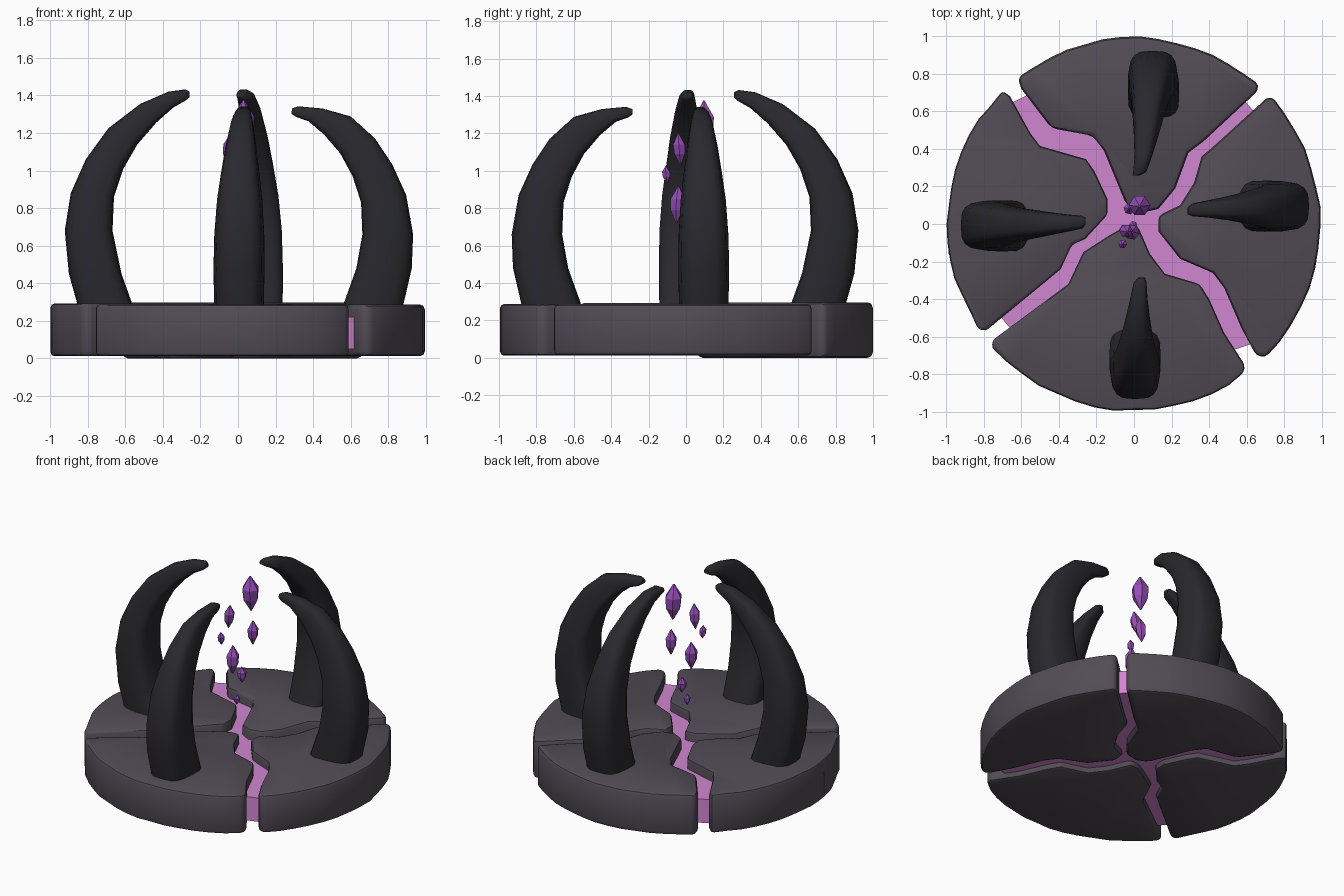
import bpy, bmesh, math, random
from mathutils import Vector

if "Cube" in bpy.data.objects:
    bpy.data.objects.remove(bpy.data.objects["Cube"])

random.seed(4)


def material(name, rgb):
    m = bpy.data.materials.new(name)
    m.diffuse_color = (*rgb, 1)
    m.use_nodes = True
    m.node_tree.nodes["Principled BSDF"].inputs["Base Color"].default_value = m.diffuse_color
    return m


STONE = material("grey stone", (0.085, 0.072, 0.092))
HORN = material("black horn", (0.022, 0.022, 0.027))
GLOW = material("pink glow", (0.63, 0.24, 0.64))
CRYSTAL = material("purple crystal", (0.30, 0.075, 0.48))
SHARD = material("blue violet shard", (0.09, 0.07, 0.23))


def make(name, bm, mat, smooth=None, bevel=0):
    bmesh.ops.recalc_face_normals(bm, faces=bm.faces)
    me = bpy.data.meshes.new(name)
    bm.to_mesh(me)
    bm.free()
    me.materials.append(mat)
    ob = bpy.data.objects.new(name, me)
    bpy.context.collection.objects.link(ob)
    bpy.ops.object.select_all(action='DESELECT')
    ob.select_set(True)
    bpy.context.view_layer.objects.active = ob
    if bevel:
        b = ob.modifiers.new("worn edges", 'BEVEL')
        b.width, b.segments, b.limit_method = bevel, 2, 'ANGLE'
        b.angle_limit = math.radians(40)
        bpy.ops.object.modifier_apply(modifier=b.name)
    if smooth:
        bpy.ops.object.shade_smooth_by_angle(angle=math.radians(smooth))
    return ob


def prism(outline, z0, z1):
    bm = bmesh.new()
    face = bm.faces.new([bm.verts.new((x, y, z0)) for x, y in outline])
    up = bmesh.ops.extrude_face_region(bm, geom=[face])["geom"]
    for v in up:
        if isinstance(v, bmesh.types.BMVert):
            v.co.z = z1
    return bm


def loft(rings):
    bm = bmesh.new()
    rows = [[bm.verts.new(p) for p in r] for r in rings]
    n = len(rows[0])
    for a, b in zip(rows, rows[1:]):
        for i in range(n):
            bm.faces.new((a[i], a[(i + 1) % n], b[(i + 1) % n], b[i]))
    bm.faces.new(rows[0])
    bm.faces.new(rows[-1])
    return bm


# Broken stone disc: inner crack line of each quarter, closed by a rim arc
slabs = {
    "back_slab": (0.0, 0.297, [
        (-.62, .78), (-.60, .72), (-.44, .51), (-.22, .47), (-.16, .39), (-.04, .10),
        (.04, .06), (.13, .08), (.22, .19), (.29, .38), (.37, .44), (.65, .70), (.67, .74)]),
    "left_slab": (0.012, 0.292, [
        (-.70, .71), (-.66, .68), (-.55, .48), (-.50, .415), (-.255, .345), (-.21, .28),
        (-.14, .13), (-.14, .05), (-.26, -.08), (-.33, -.11), (-.39, -.24), (-.45, -.29),
        (-.79, -.57), (-.83, -.56)]),
    "front_slab": (0.012, 0.287, [
        (-.755, -.66), (-.755, -.62), (-.35, -.32), (-.27, -.15), (-.13, -.06), (-.05, -.015),
        (.02, -.01), (.085, -.16), (.165, -.265), (.35, -.32), (.40, -.40), (.48, -.58),
        (.59, -.75), (.585, -.79)]),
    "right_slab": (0.012, 0.287, [
        (.735, .68), (.70, .665), (.42, .41), (.36, .36), (.32, .22), (.245, .10), (.13, .045),
        (.13, -.04), (.245, -.185), (.42, -.26), (.48, -.34), (.57, -.55), (.65, -.70),
        (.70, -.71)]),
}
for name, (z0, z1, crack) in slabs.items():
    a0 = math.atan2(crack[-1][1], crack[-1][0])
    a1 = math.atan2(crack[0][1], crack[0][0])
    span = (a1 - a0 + math.pi) % (2 * math.pi) - math.pi
    rim = []
    for k in range(1, 14):
        a, r = a0 + span * k / 14, random.uniform(.988, 1.0)
        rim.append((r * math.cos(a), r * math.sin(a)))
    make(name, prism(crack + rim, z0, z1), STONE, 40, .028)


# Glowing bands filling the cracks
def band(name, path, half, z0, z1):
    pts = [Vector(p) for p in path]
    left, right = [], []
    for i, p in enumerate(pts):
        d = (pts[min(i + 1, len(pts) - 1)] - pts[max(i - 1, 0)]).normalized()
        n = Vector((-d.y, d.x)) * half
        left.append(p + n)
        right.append(p - n)
    rings = [[(a.x, a.y, z0), (b.x, b.y, z0), (b.x, b.y, z1), (a.x, a.y, z1)]
             for a, b in zip(left, right)]
    make(name, loft(rings), GLOW)


band("glow_band_a", [(-.60, .67), (-.50, .46), (-.24, .41), (-.185, .33), (-.09, .10),
                     (.03, .02), (.10, -.10), (.205, -.225), (.385, -.29), (.44, -.37),
                     (.53, -.57), (.56, -.66)], .085, .05, .22)
band("glow_band_b", [(-.68, -.53), (-.40, -.30), (-.31, -.16), (-.12, -.02), (.02, .03),
                     (.16, .07), (.24, .14), (.30, .29), (.35, .39), (.62, .62)],
     .085, .052, .218)

# Curved horns: outer r, outer z, inner r, inner z, half width
tall = [(.83, .2, .53, .2, .13), (.90, .45, .62, .45, .135), (.922, .68, .668, .68, .132),
        (.89, .88, .66, .86, .12), (.81, 1.06, .61, 1.01, .10), (.69, 1.225, .535, 1.14, .082),
        (.52, 1.355, .435, 1.255, .062), (.37, 1.42, .345, 1.335, .045),
        (.28, 1.432, .275, 1.375, .034), (.257, 1.42, .257, 1.39, .018)]
short = [(.86, .2, .53, .2, .13), (.925, .48, .63, .48, .135), (.932, .66, .662, .66, .132),
         (.895, .87, .655, .83, .12), (.82, 1.035, .61, .97, .10), (.73, 1.17, .545, 1.09, .082),
         (.60, 1.288, .46, 1.19, .062), (.45, 1.33, .375, 1.262, .045),
         (.32, 1.342, .31, 1.285, .034), (.287, 1.33, .285, 1.302, .018)]


def horn(name, profile, angle, base, tip):
    u = Vector((round(math.cos(angle)), round(math.sin(angle)), 0))
    t = Vector((-u.y, u.x, 0))
    rings = []
    for i, (ro, zo, ri, zi, hw) in enumerate(profile):
        k = (i / (len(profile) - 1)) ** 2
        outer, inner = u * ro + Vector((0, 0, zo)), u * ri + Vector((0, 0, zi))
        mid = (outer + inner) / 2 + t * (base + (tip - base) * k)
        ring = []
        for j in range(16):
            a = 2 * math.pi * j / 16
            c = math.copysign(abs(math.cos(a)) ** .6, math.cos(a))
            s = math.copysign(abs(math.sin(a)) ** .6, math.sin(a))
            ring.append(mid + (outer - inner) / 2 * c + t * hw * s * (1 - .1 * c))
        rings.append(ring)
    make(name, loft(rings), HORN, 50)


horn("front_horn", short, -math.pi / 2, .005, .04)
horn("right_horn", short, 0, .095, .07)
horn("back_horn", tall, math.pi / 2, -.105, -.01)
horn("left_horn", tall, math.pi, .01, -.015)

# Floating crystals: x, y, z, half height, half width
crystals = [(.03, .10, 1.25, .125, .058), (-.045, -.035, 1.115, .085, .036),
            (-.06, -.105, .98, .045, .024), (.038, .115, .965, .088, .037),
            (-.01, -.045, .82, .098, .042), (-.025, .08, .66, .055, .03),
            (-.005, -.005, .52, .037, .022)]
for i, (x, y, z, h, w) in enumerate(crystals):
    tilt = Vector((random.uniform(-.12, .12), random.uniform(-.12, .12), 0))
    rings = []
    for f, s in ((-1, .08), (-.3, .9), (.3, 1), (1, .08)):
        c = Vector((x, y, z + h * f)) + tilt * h * f
        rings.append([c + Vector((math.cos(a), math.sin(a), 0)) * w * s
                      for a in (math.tau * j / 6 + i for j in range(6))])
    make(f"floating_crystal_{i + 1}", loft(rings), CRYSTAL)

# Small shard lodged in the left rim
a = math.radians(189)
u, t = Vector((math.cos(a), math.sin(a), 0)), Vector((-math.sin(a), math.cos(a), 0))
rings = [[u * r + t * s * w + Vector((0, 0, z)) for r, s in
          ((.93, -1), (.985, -1), (1.0, 0), (.985, 1), (.93, 1))]
         for z, w in ((.05, .035), (.12, .055), (.2, .04))]
make("rim_shard", loft(rings), SHARD)
